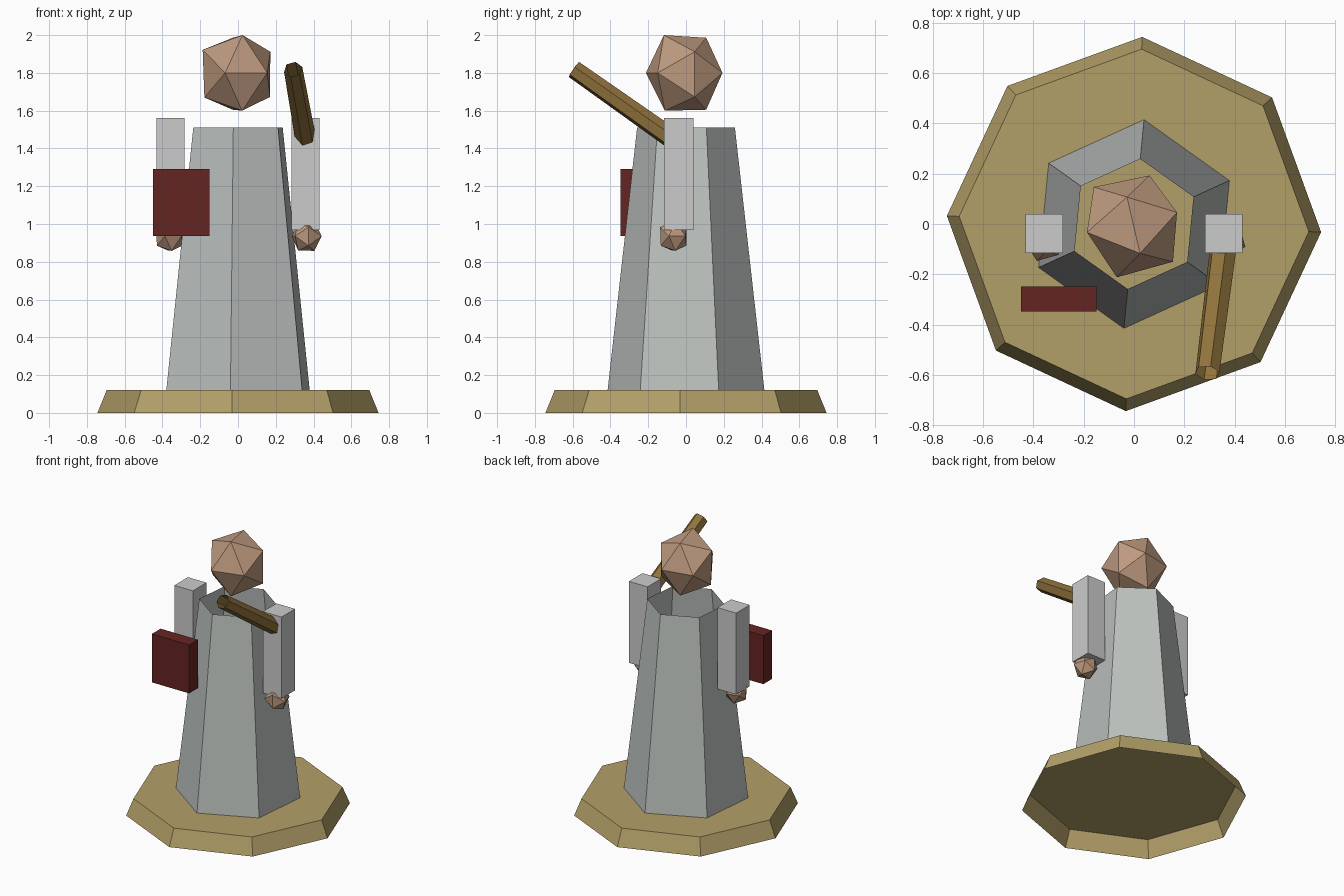
import bpy, bmesh
from math import cos, sin, radians, tau
from mathutils import Vector, Matrix

if "Cube" in bpy.data.objects:
    bpy.data.objects.remove(bpy.data.objects["Cube"])


def material(name, rgb):
    m = bpy.data.materials.new(name)
    m.diffuse_color = (*rgb, 1)
    m.use_nodes = True
    m.node_tree.nodes["Principled BSDF"].inputs["Base Color"].default_value = m.diffuse_color
    return m


def finish(name, bm, mat=None):
    me = bpy.data.meshes.new(name)
    bm.to_mesh(me)
    bm.free()
    ob = bpy.data.objects.new(name, me)
    bpy.context.collection.objects.link(ob)
    if mat:
        me.materials.append(mat)
    return ob


def frustum(name, p0, p1, r0, r1, sides, turn=0, end_cap=False, mat=None):
    """Tapered tube from p0 to p1; turn is measured from the x direction."""
    p0, p1 = Vector(p0), Vector(p1)
    axis = (p1 - p0).normalized()
    u = (Vector((1, 0, 0)) - axis * axis.x).normalized()
    v = axis.cross(u)
    bm = bmesh.new()
    rings = []
    for p, r in ((p0, r0), (p1, r1)):
        angles = [radians(turn) + tau * i / sides for i in range(sides)]
        rings.append([bm.verts.new(p + r * (u * cos(a) + v * sin(a))) for a in angles])
    a, b = rings
    for i in range(sides):
        j = (i + 1) % sides
        bm.faces.new((a[i], a[j], b[j], b[i]))
    if end_cap:
        bm.faces.new(b)
    return finish(name, bm, mat)


def box(name, lo, hi, mat=None):
    bm = bmesh.new()
    bmesh.ops.create_cube(bm, size=1)
    for vert in bm.verts:
        vert.co = [l + (c + 0.5) * (h - l) for c, l, h in zip(vert.co, lo, hi)]
    return finish(name, bm, mat)


def hull(name, centre, points, mat=None):
    bm = bmesh.new()
    for p in points:
        bm.verts.new(Vector(centre) + Vector(p))
    bmesh.ops.convex_hull(bm, input=bm.verts[:])
    bmesh.ops.recalc_face_normals(bm, faces=bm.faces[:])
    return finish(name, bm, mat)


sand = material("sand", (0.45, 0.35, 0.14))
skin = material("skin", (0.51, 0.32, 0.21))
red = material("red", (0.13, 0.018, 0.015))
wood = material("wood", (0.28, 0.17, 0.045))
cloth = material("cloth", (0.51, 0.54, 0.52))

# octagonal plinth, hollow underneath, and open-topped hexagonal robe
frustum("plinth", (0, 0, 0), (0, 0, 0.12), 0.745, 0.696, 8, -2.5, end_cap=True, mat=sand)
frustum("robe", (0, 0, 0.12), (0, 0, 1.512), 0.417, 0.26, 6, -35.5, mat=cloth)

# slightly irregular twenty-sided head
head_points = [
    (-0.16, 0.147, 0), (0.062, 0.193, 0), (0.155, -0.15, 0), (-0.068, -0.212, 0),
    (0.171, 0.046, 0.112), (0.17, 0.046, -0.127),
    (-0.187, -0.033, 0.122), (-0.178, -0.033, -0.13),
    (-0.028, 0.107, 0.186), (-0.028, 0.107, -0.195),
    (0.024, -0.117, 0.2), (0.022, -0.112, -0.2),
]
hull("head", (0, 0, 1.8), head_points, skin)

# sleeves and hands on both sides
for side, s, turn in (("left", -1, 0), ("right", 1, 90)):
    x = 0.357 * s
    box(f"{side}_sleeve", (x - 0.075, -0.116, 0.967), (x + 0.075, 0.04, 1.56))
    spin = Matrix.Rotation(radians(turn), 3, "Z")
    hull(f"{side}_hand", (0.36 * s, -0.064, 0.936),
         [spin @ Vector(p) * 0.39 for p in head_points], skin)

# book held in front
box("book", (-0.45, -0.348, 0.937), (-0.15, -0.248, 1.29), red)

# raised open-ended staff, its lower end buried in the sleeve
frustum("staff", (0.362, -0.04, 1.428), (0.292, -0.593, 1.818), 0.056, 0.05, 6,
        turn=15, mat=wood)
